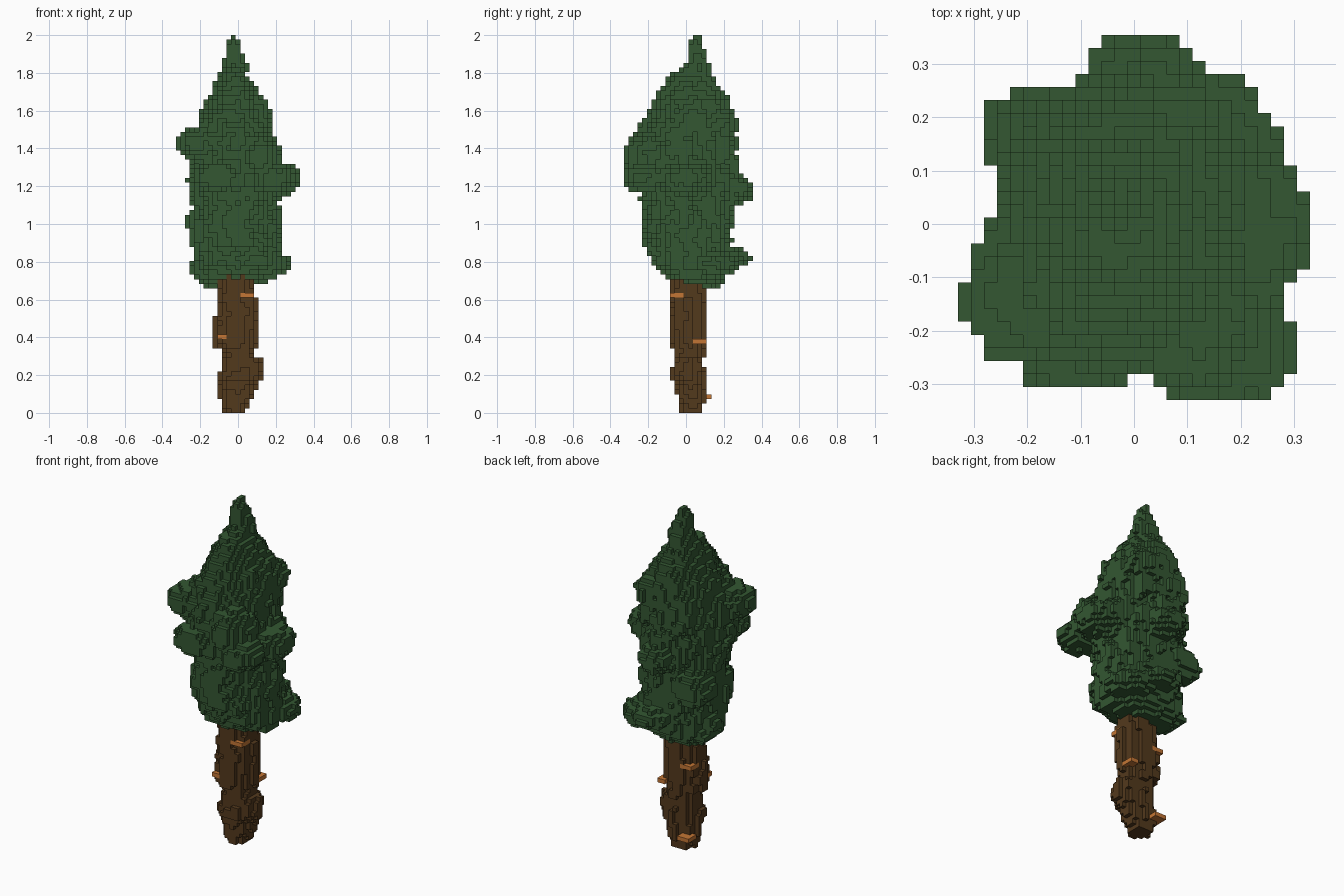
import bpy
import bmesh
from mathutils import Vector, noise

CELL = 2 / 82
NX, NY, NZ = 13, 14, 82

cube = bpy.data.objects.get("Cube")
if cube:
    bpy.data.objects.remove(cube)


def material(name, rgb):
    mat = bpy.data.materials.new(name)
    mat.use_nodes = True
    colour = (*rgb, 1)
    mat.diffuse_color = colour
    mat.node_tree.nodes["Principled BSDF"].inputs["Base Color"].default_value = colour
    return mat


def section(rows, z):
    """Interpolate the extents of a cross-section at height z."""
    for low, high in zip(rows, rows[1:]):
        if low[0] <= z <= high[0]:
            t = (z - low[0]) / (high[0] - low[0])
            return [a + (b - a) * t for a, b in zip(low[1:], high[1:])]
    return None


def roughness(p, coarse, fine):
    q = Vector((p.x, p.y, p.z * 0.7))
    return coarse * noise.noise(q * 8) + fine * noise.noise(q * 21)


def grid():
    for k in range(NZ):
        for i in range(-NX, NX + 1):
            for j in range(-NY, NY + 1):
                yield (i, j, k), Vector((i, j, k + 0.5)) * CELL


def fill_profile(rows, coarse, fine):
    cells = set()
    for key, p in grid():
        ext = section(rows, p.z)
        if ext:
            x0, x1, y0, y1 = ext
            u = (2 * p.x - x0 - x1) / (x1 - x0)
            v = (2 * p.y - y0 - y1) / (y1 - y0)
            if u * u + v * v < 0.98 + roughness(p, coarse, fine):
                cells.add(key)
    return cells


def fill_blobs(blobs):
    cells = set()
    for key, p in grid():
        limit = 1 + roughness(p, 0.15, 0.3)
        for x, y, z, rx, ry, rz in blobs:
            if ((p.x - x) / rx) ** 2 + ((p.y - y) / ry) ** 2 + ((p.z - z) / rz) ** 2 < limit:
                cells.add(key)
                break
    return cells


def build(name, cells, mat):
    """Make the outer skin of a set of cells."""
    bm = bmesh.new()
    corners = {}

    def vert(key):
        if key not in corners:
            i, j, k = key
            corners[key] = bm.verts.new(Vector((i - 0.5, j - 0.5, k)) * CELL)
        return corners[key]

    for cell in cells:
        for axis in range(3):
            b, c = (axis + 1) % 3, (axis + 2) % 3
            for side in (0, 1):
                near = list(cell)
                near[axis] += 2 * side - 1
                if tuple(near) in cells:
                    continue
                loop = []
                for db, dc in ((0, 0), (1, 0), (1, 1), (0, 1)):
                    q = list(cell)
                    q[axis] += side
                    q[b] += db
                    q[c] += dc
                    loop.append(vert(tuple(q)))
                bm.faces.new(loop if side else loop[::-1])
    mesh = bpy.data.meshes.new(name)
    bm.to_mesh(mesh)
    bm.free()
    mesh.materials.append(mat)
    obj = bpy.data.objects.new(name, mesh)
    bpy.context.collection.objects.link(obj)


# Height, then left, right, front and back extents
trunk_rows = [
    (0, -.07, .04, -.03, .09), (.06, -.09, .07, -.04, .1),
    (.2, -.11, .13, -.08, .1), (.27, -.1, .13, -.07, .1),
    (.32, -.08, .08, -.06, .1), (.36, -.13, .1, -.08, .11),
    (.6, -.11, .1, -.09, .11), (.76, -.1, .08, -.09, .1),
]
leaf_rows = [
    (.65, -.15, .0, .06, .16), (.68, -.2, .11, 0, .18),
    (.71, -.24, .21, -.09, .21), (.78, -.24, .23, -.17, .23),
    (.9, -.24, .23, -.23, .24), (1.0, -.24, .22, -.23, .25),
    (1.1, -.23, .21, -.22, .24), (1.2, -.25, .22, -.26, .27),
    (1.35, -.25, .2, -.28, .27), (1.45, -.25, .19, -.27, .27),
    (1.55, -.22, .17, -.22, .25), (1.64, -.17, .15, -.18, .24),
    (1.7, -.14, .12, -.14, .2), (1.79, -.1, .05, -.09, .14),
    (1.83, -.08, .05, 0, .13), (1.95, -.06, .01, .01, .09),
    (2, -.04, -.01, .04, .08),
]
# Bough centres and radii
boughs = [
    (.19, -.23, 1.24, .11, .11, .08), (.11, -.19, 1.36, .11, .14, .13),
    (-.2, -.13, 1.43, .13, .13, .09), (-.11, -.23, 1.25, .13, .09, .08),
    (.14, .14, .79, .14, .13, .07), (.04, .25, .82, .1, .09, .05),
    (.2, -.01, 1.24, .13, .15, .09), (0, .25, 1.18, .1, .1, .08),
    (-.16, .16, 1.02, .12, .11, .1), (.09, .18, 1.53, .09, .09, .08),
]

# Knots as flat slabs of cells: first corner, last corner, layer
knots = set()
for i0, i1, j0, j1, k in ((1, 3, -3, -1, 25), (-4, -3, -3, -2, 16),
                          (3, 4, 2, 4, 15), (-4, -2, 2, 4, 20), (-4, -2, 3, 5, 3)):
    knots |= {(i, j, k) for i in range(i0, i1 + 1) for j in range(j0, j1 + 1)}

trunk = fill_profile(trunk_rows, 0.15, 0.3) - knots
leaves = (fill_profile(leaf_rows, 0.2, 0.3) | fill_blobs(boughs)) - trunk - knots

build("trunk", trunk, material("bark brown", (.086, .041, .012)))
build("foliage", leaves, material("leaf green", (.033, .095, .032)))
build("knots", knots, material("knot orange", (.55, .18, .035)))
